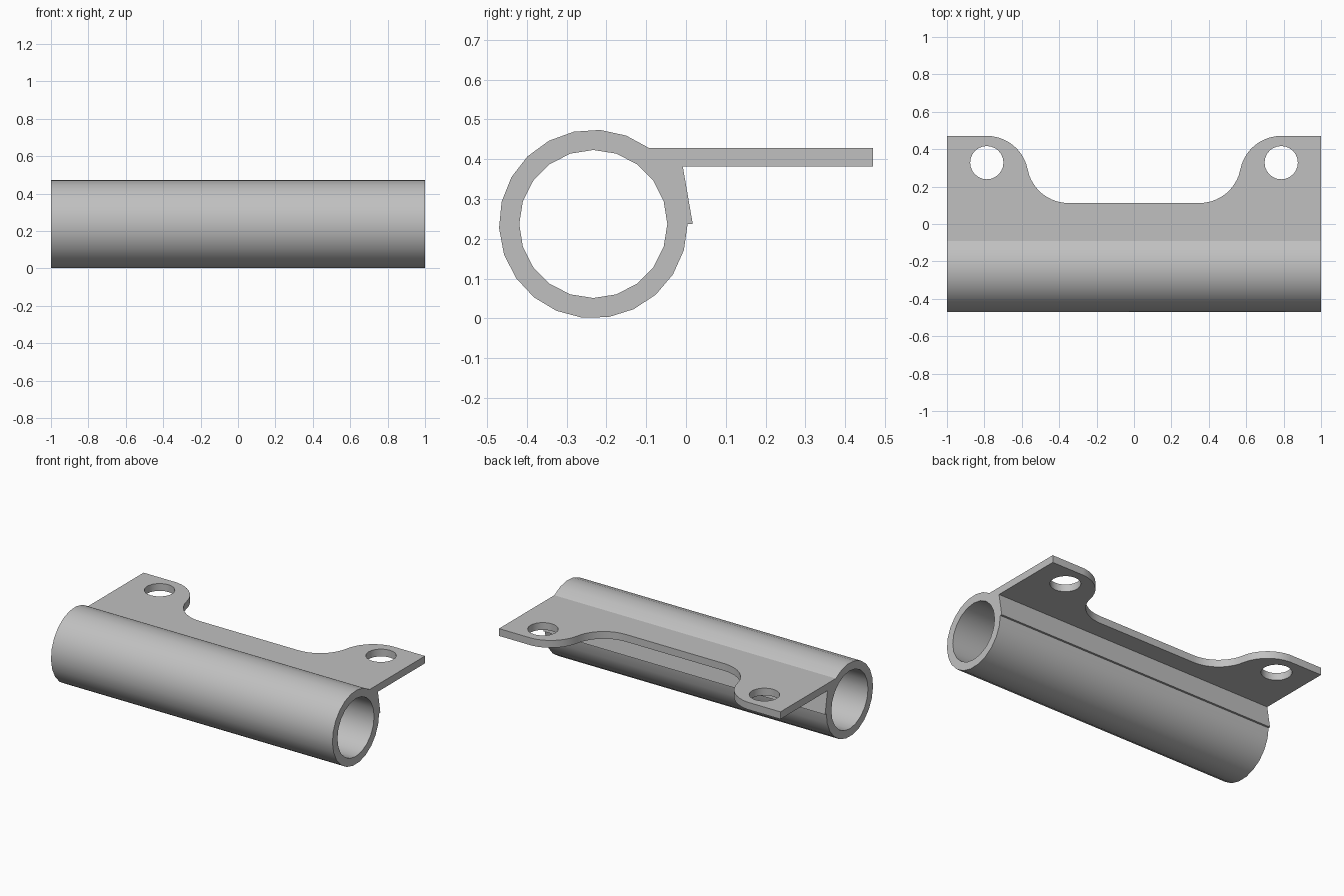
import bpy, bmesh
from math import cos, sin, radians
from mathutils import Matrix

cube = bpy.data.objects.get("Cube")
if cube:
    bpy.data.objects.remove(cube, do_unlink=True)

steel = bpy.data.materials.new("grey_steel")
steel.use_nodes = True
GREY = (0.53, 0.53, 0.53, 1)
steel.diffuse_color = GREY
steel.node_tree.nodes["Principled BSDF"].inputs["Base Color"].default_value = GREY


def arc(cx, cy, r, start, end, steps):
    """Points on an arc, both ends included, angles in degrees."""
    angles = [radians(start + (end - start) * i / steps) for i in range(steps + 1)]
    return [(cx + r * cos(a), cy + r * sin(a)) for a in angles]


def extrude_outlines(name, outlines, half_depth, matrix):
    """Closed outlines (inner ones become holes) extruded both ways into a mesh."""
    curve = bpy.data.curves.new(name, "CURVE")
    curve.dimensions = "2D"
    curve.fill_mode = "BOTH"
    curve.extrude = half_depth
    for outline in outlines:
        spline = curve.splines.new("POLY")
        spline.points.add(len(outline) - 1)
        for point, (x, y) in zip(spline.points, outline):
            point.co = (x, y, 0, 1)
        spline.use_cyclic_u = True
    obj = bpy.data.objects.new(name, curve)
    bpy.context.collection.objects.link(obj)
    bpy.ops.object.select_all(action="DESELECT")
    obj.select_set(True)
    bpy.context.view_layer.objects.active = obj
    bpy.ops.object.convert(target="MESH")
    obj = bpy.context.object
    bm = bmesh.new()
    bm.from_mesh(obj.data)
    bmesh.ops.remove_doubles(bm, verts=bm.verts, dist=0.0005)
    bmesh.ops.transform(bm, matrix=matrix, verts=bm.verts)
    bmesh.ops.recalc_face_normals(bm, faces=bm.faces)
    bm.to_mesh(obj.data)
    bm.free()
    obj.name = name
    return obj


# Tube with its tangent flange and wedge lip, one profile run along x
CY, CZ = -0.233, 0.237
TOP, UNDER, BACK = 0.428, 0.381, 0.47
profile = arc(CY, CZ, 0.237, 53.5, 360, 19)
profile += [(0.017, CZ), (-0.008, UNDER), (BACK, UNDER), (BACK, TOP)]
bore = arc(CY, CZ, 0.186, 0, 342, 19)
along_x = Matrix(((0, 0, 1, 0), (1, 0, 0, 0), (0, 1, 0, 0), (0, 0, 0, 1)))
bracket = extrude_outlines("tube_bracket", [profile, bore], 1.0, along_x)

# Cutter: S-curved notch between the ears, plus a bolt hole in each ear
EAR_X, R = 0.787, 0.223
side = arc(-EAR_X, 0.471 - R, R, 90, 11.3, 10)
side += arc(-0.35, 0.112 + R, R, 191.3, 270, 10)[1:]
notch = [(-EAR_X, 0.6)] + side
notch += [(-x, y) for x, y in reversed(notch)]
holes = [arc(s * EAR_X, 0.328, 0.089, 0, 345, 23) for s in (-1, 1)]
cutter = extrude_outlines("flange_cutter", [notch] + holes, 0.1,
                          Matrix.Translation((0, 0, 0.4)))
cutter.hide_render = True

# Cut the flange
bpy.ops.object.select_all(action="DESELECT")
bracket.select_set(True)
bpy.context.view_layer.objects.active = bracket
cut = bracket.modifiers.new("flange_cut", "BOOLEAN")
cut.operation = "DIFFERENCE"
cut.solver = "EXACT"
cut.object = cutter
bpy.ops.object.modifier_apply(modifier=cut.name)
bpy.data.objects.remove(cutter, do_unlink=True)

# Finish: one colour, smooth round faces with crisp edges
bracket.data.materials.clear()
bracket.data.materials.append(steel)
bpy.ops.object.shade_smooth_by_angle(angle=radians(25))
